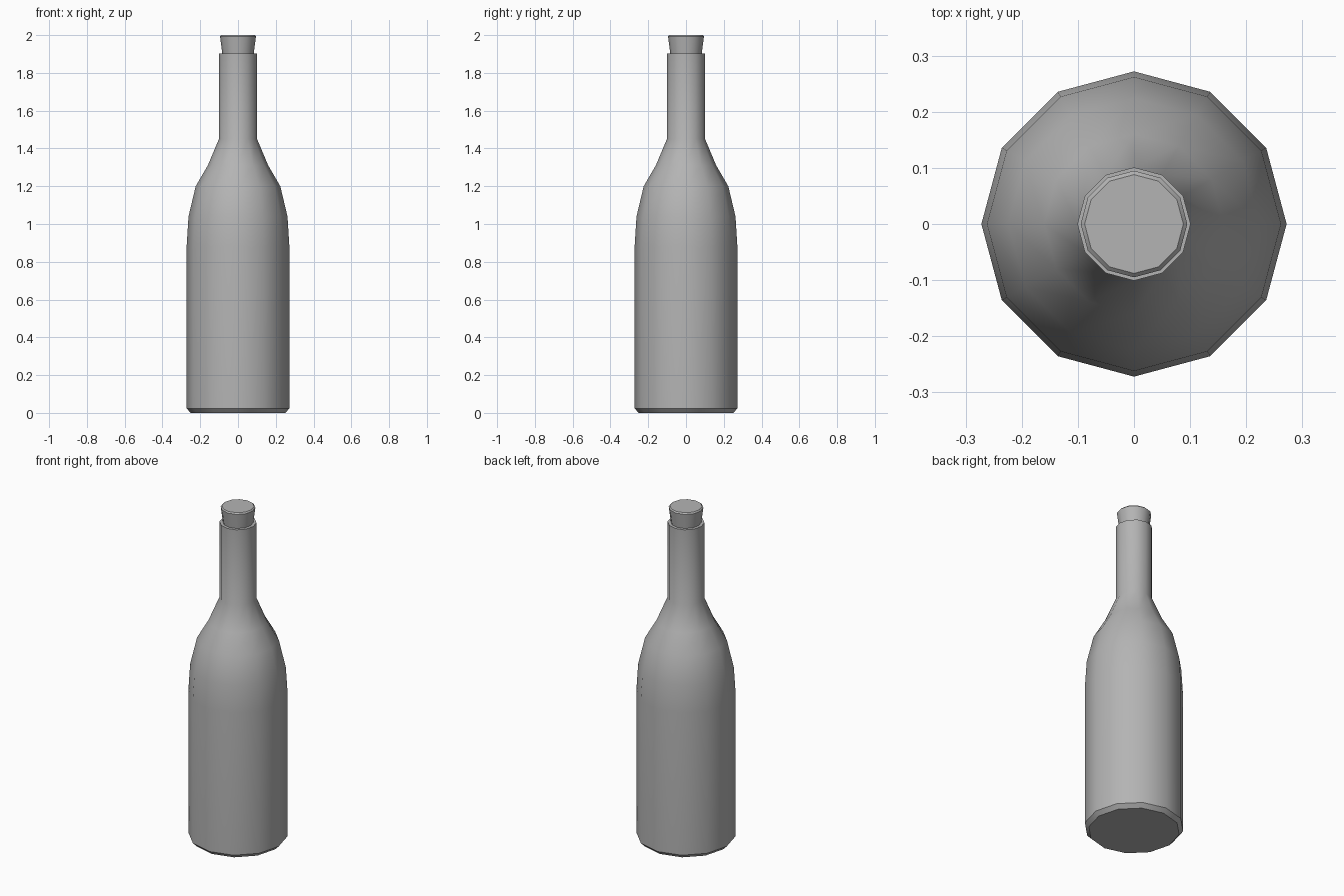
import bpy, bmesh, math

if "Cube" in bpy.data.objects:
    bpy.data.objects.remove(bpy.data.objects["Cube"])

SIDES = 12

# mid grey shared by both parts
grey = bpy.data.materials.new("grey")
grey.diffuse_color = (0.455, 0.455, 0.455, 1)
grey.use_nodes = True
grey.node_tree.nodes["Principled BSDF"].inputs["Base Color"].default_value = grey.diffuse_color


def lathe(name, profile):
    """Spin (radius, z) points around z and cap both ends."""
    bm = bmesh.new()
    rings = []
    for r, z in profile:
        rings.append([bm.verts.new((r * math.cos(2 * math.pi * i / SIDES),
                                    r * math.sin(2 * math.pi * i / SIDES), z))
                      for i in range(SIDES)])
    for a, b in zip(rings, rings[1:]):
        for i in range(SIDES):
            j = (i + 1) % SIDES
            bm.faces.new((a[i], a[j], b[j], b[i]))
    bm.faces.new(rings[0][::-1])
    bm.faces.new(rings[-1])
    bmesh.ops.recalc_face_normals(bm, faces=bm.faces)
    mesh = bpy.data.meshes.new(name)
    bm.to_mesh(mesh)
    bm.free()
    mesh.materials.append(grey)
    obj = bpy.data.objects.new(name, mesh)
    bpy.context.collection.objects.link(obj)
    bpy.ops.object.select_all(action='DESELECT')
    obj.select_set(True)
    bpy.context.view_layer.objects.active = obj
    bpy.ops.object.shade_smooth_by_angle(angle=math.radians(35))
    return obj


# bottle: chamfered base, straight body, rounded shoulder, neck
lathe("bottle", [(0.25, 0), (0.272, 0.023), (0.272, 0.88), (0.262, 1.04),
                 (0.224, 1.20), (0.16, 1.31), (0.101, 1.45), (0.101, 1.903)])

# tapered cork with a small chamfer on top
lathe("cork", [(0.079, 1.87), (0.095, 1.993), (0.088, 2.0)])
